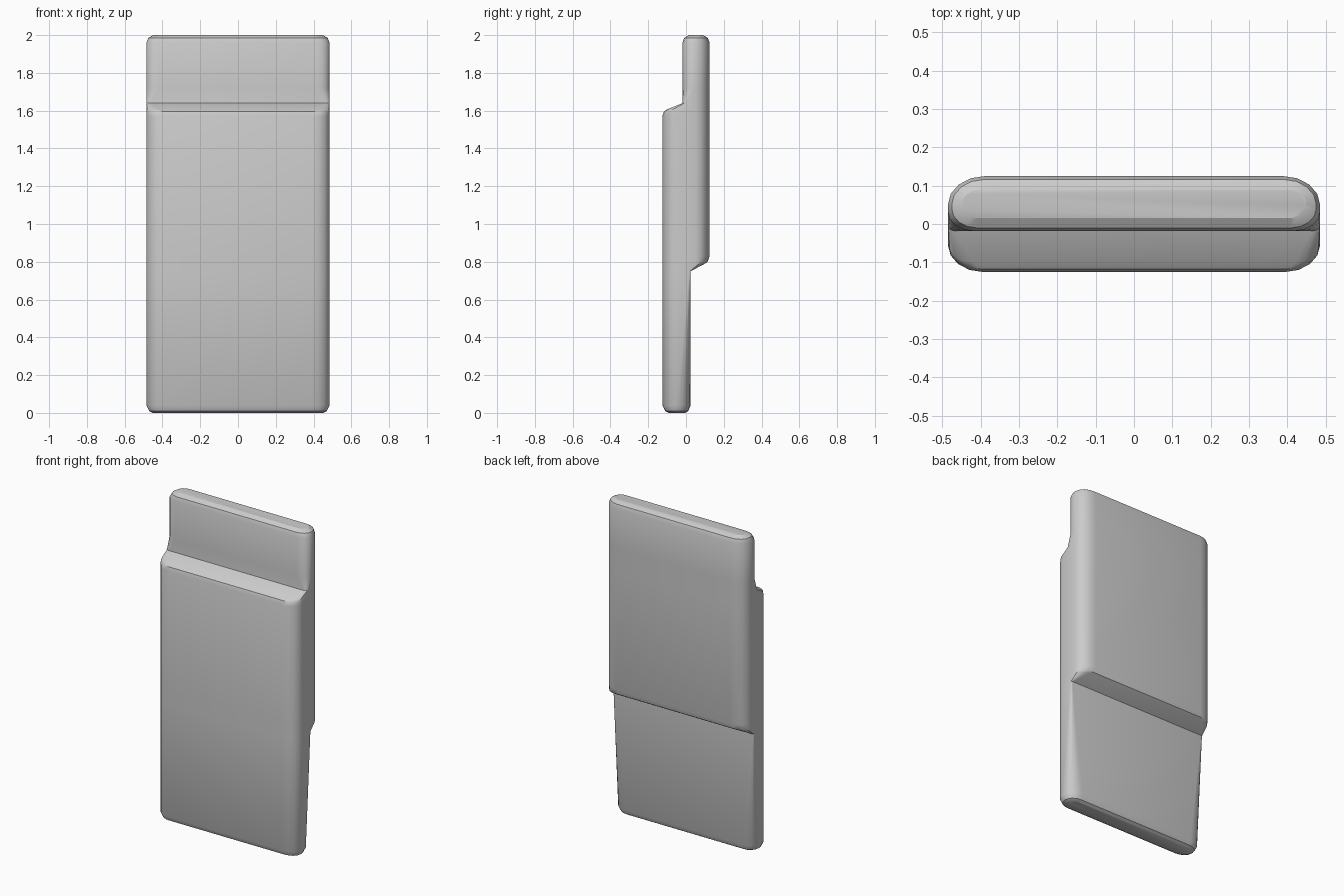
import bpy, bmesh, math

cube = bpy.data.objects.get("Cube")
if cube:
    bpy.data.objects.remove(cube, do_unlink=True)

grey = bpy.data.materials.new("plain_grey")
grey.use_nodes = True
colour = (0.6, 0.6, 0.6, 1)
grey.diffuse_color = colour
grey.node_tree.nodes["Principled BSDF"].inputs["Base Color"].default_value = colour

STEPS = 4


def ring(bm, z, half, front, back, r_front, r_back):
    """Rounded rectangle at height z, with its own front and back corner radii."""
    corners = [(1, back, -1, r_back, 0), (-1, back, -1, r_back, 1),
               (-1, front, 1, r_front, 2), (1, front, 1, r_front, 3)]
    verts = []
    for side, edge, inward, r, quarter in corners:
        rx = r * 1.3
        cx, cy = side * (half - rx), edge + inward * r
        for i in range(STEPS + 1):
            a = (quarter + i / STEPS) * math.pi / 2
            verts.append(bm.verts.new((cx + rx * math.cos(a), cy + r * math.sin(a), z)))
    return verts


# Height, half width, front, back, front radius, back radius
sections = [
    # rounded foot
    (0.00, 0.45, -0.09, -0.005, 0.04, 0.04),
    (0.01, 0.47, -0.11, 0.012, 0.055, 0.055),
    (0.04, 0.485, -0.125, 0.025, 0.07, 0.065),
    # rear step, with the lower back edges sharpening towards it
    (0.75, 0.485, -0.125, 0.025, 0.07, 0.006),
    (0.79, 0.485, -0.125, 0.10, 0.07, 0.05),
    (0.80, 0.485, -0.125, 0.115, 0.07, 0.065),
    (0.83, 0.485, -0.125, 0.125, 0.07, 0.075),
    # front step
    (1.57, 0.485, -0.125, 0.125, 0.07, 0.075),
    (1.595, 0.485, -0.117, 0.125, 0.065, 0.075),
    (1.607, 0.485, -0.10, 0.125, 0.05, 0.075),
    (1.64, 0.485, -0.018, 0.125, 0.015, 0.075),
    (1.72, 0.485, -0.018, 0.125, 0.05, 0.075),
    # rounded top
    (1.96, 0.485, -0.018, 0.125, 0.05, 0.075),
    (1.985, 0.475, -0.01, 0.116, 0.05, 0.065),
    (2.00, 0.45, 0.015, 0.09, 0.033, 0.04),
]

# Stepped slab body, lofted from the sections
bm = bmesh.new()
rings = [ring(bm, *s) for s in sections]
for low, high in zip(rings, rings[1:]):
    for i in range(len(low)):
        j = (i + 1) % len(low)
        bm.faces.new((low[i], low[j], high[j], high[i]))
bm.faces.new(rings[0][::-1])
bm.faces.new(rings[-1])
bmesh.ops.recalc_face_normals(bm, faces=bm.faces)

mesh = bpy.data.meshes.new("stepped_body")
bm.to_mesh(mesh)
bm.free()
mesh.materials.append(grey)
body = bpy.data.objects.new("stepped_body", mesh)
bpy.context.collection.objects.link(body)

bpy.ops.object.select_all(action="DESELECT")
body.select_set(True)
bpy.context.view_layer.objects.active = body
bpy.ops.object.shade_smooth_by_angle(angle=math.radians(30))
